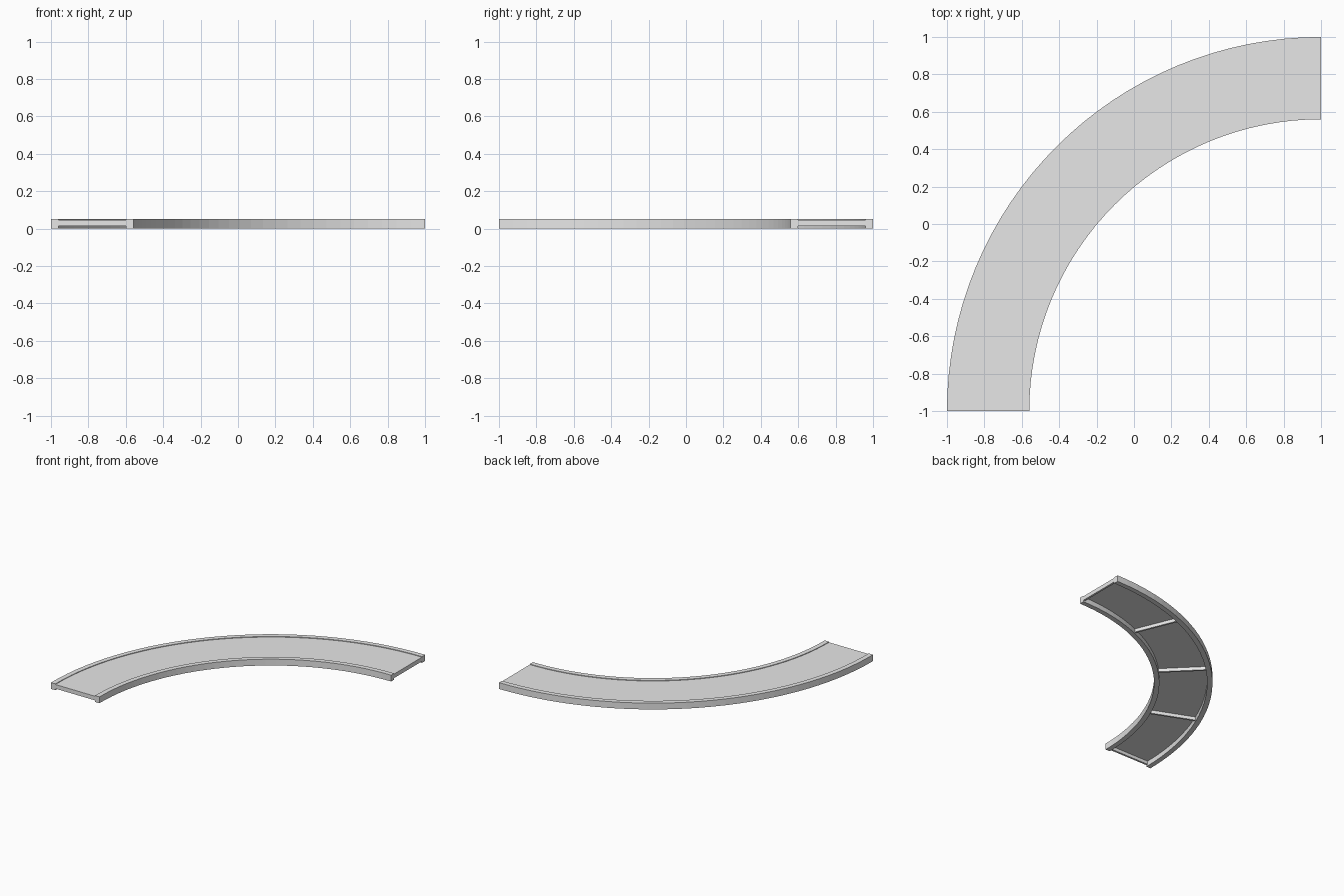
import bpy, bmesh
from math import cos, sin, pi, radians
from mathutils import Matrix, Vector

cube = bpy.data.objects.get("Cube")
if cube:
    bpy.data.objects.remove(cube, do_unlink=True)

CENTRE = Vector((1, -1, 0))      # centre of the bend
R_IN, R_OUT, RAIL = 1.56, 2.0, 0.04
HEIGHT = 0.052
DECK_LOW, DECK_TOP = 0.04, 0.047
BAR_LOW, BAR_THICK = 0.013, 0.016
SEGMENTS = 32

grey = bpy.data.materials.new("light grey")
grey.use_nodes = True
colour = (0.8, 0.8, 0.8, 1)
grey.diffuse_color = colour
grey.node_tree.nodes["Principled BSDF"].inputs["Base Color"].default_value = colour


def finish(name, bm):
    bmesh.ops.recalc_face_normals(bm, faces=bm.faces)
    mesh = bpy.data.meshes.new(name)
    bm.to_mesh(mesh)
    bm.free()
    mesh.materials.append(grey)
    obj = bpy.data.objects.new(name, mesh)
    bpy.context.collection.objects.link(obj)
    return obj


def curved_beam(name, r0, r1, z0, z1):
    """Sweep a rectangular section through the quarter turn."""
    bm = bmesh.new()
    rings = []
    for i in range(SEGMENTS + 1):
        a = pi / 2 + (pi / 2) * i / SEGMENTS
        section = ((r0, z0), (r1, z0), (r1, z1), (r0, z1))
        rings.append([bm.verts.new(CENTRE + Vector((r * cos(a), r * sin(a), z)))
                      for r, z in section])
    for a, b in zip(rings, rings[1:]):
        for k in range(4):
            n = (k + 1) % 4
            bm.faces.new((a[k], a[n], b[n], b[k]))
    bm.faces.new(rings[0])
    bm.faces.new(rings[-1])
    return finish(name, bm)


def cross_bar(name, degrees, shift):
    """Straight radial bar under the deck; shift keeps end bars flush."""
    length = R_OUT - R_IN - 2 * RAIL
    height = DECK_LOW - BAR_LOW
    bm = bmesh.new()
    bmesh.ops.create_cube(bm, size=1, matrix=(
        Matrix.Translation(CENTRE)
        @ Matrix.Rotation(radians(degrees), 4, 'Z')
        @ Matrix.Translation(((R_IN + R_OUT) / 2, shift, BAR_LOW + height / 2))
        @ Matrix.Diagonal((length, BAR_THICK, height, 1))))
    return finish(name, bm)


# Side rails and the slightly sunken deck
curved_beam("inner_rail", R_IN, R_IN + RAIL, 0, HEIGHT)
curved_beam("outer_rail", R_OUT - RAIL, R_OUT, 0, HEIGHT)
curved_beam("deck", R_IN + RAIL, R_OUT - RAIL, DECK_LOW, DECK_TOP)

# Cross bars: one at each end and three between
for i in range(5):
    shift = {0: BAR_THICK / 2, 4: -BAR_THICK / 2}.get(i, 0)
    cross_bar(f"cross_bar_{i + 1}", 90 + 22.5 * i, shift)
